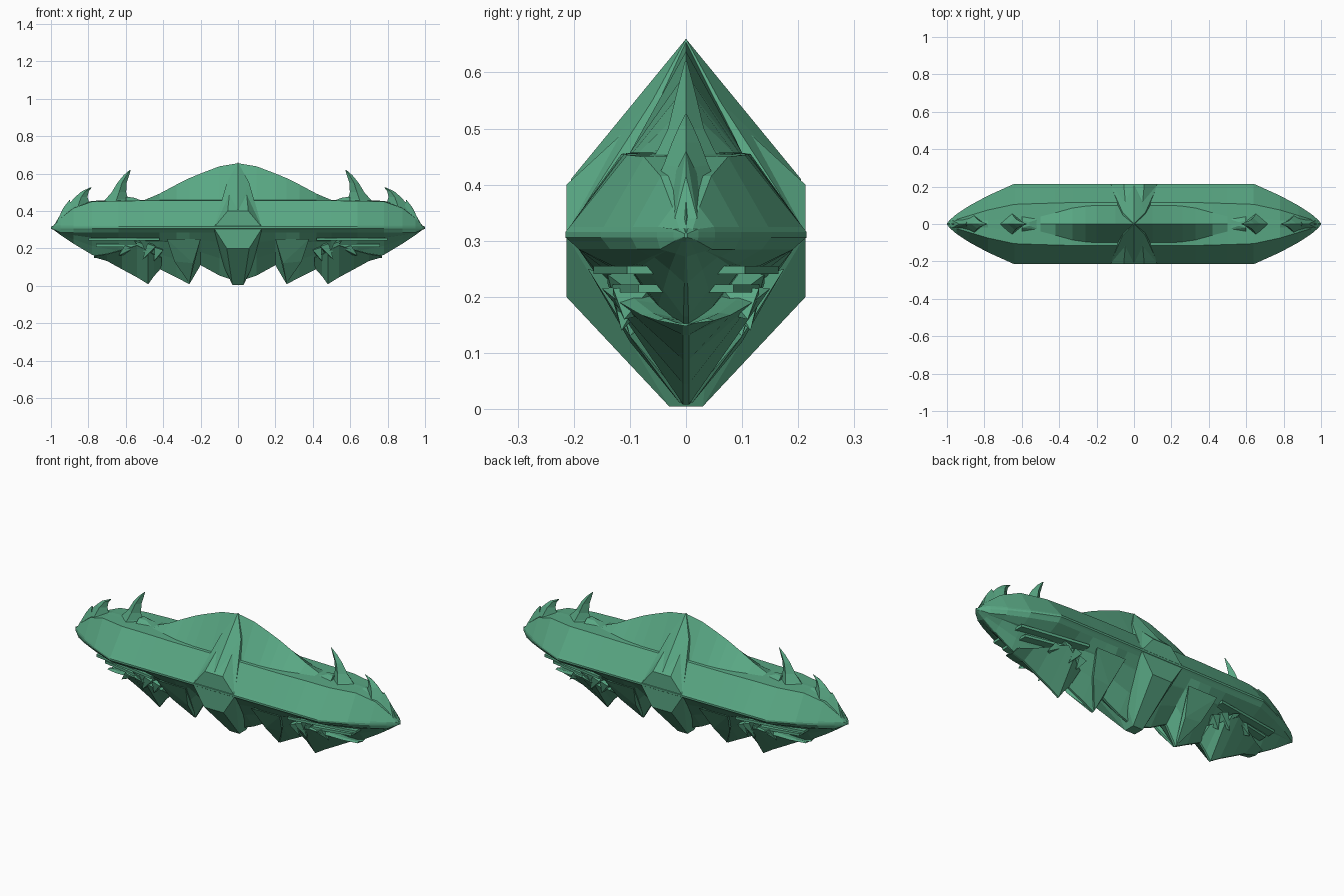
import bpy, bmesh

green = bpy.data.materials.new("sea_green")
green.diffuse_color = (0.10, 0.39, 0.23, 1)


def finish(name, bm):
    bmesh.ops.remove_doubles(bm, verts=bm.verts, dist=0.0005)
    bmesh.ops.recalc_face_normals(bm, faces=bm.faces)
    me = bpy.data.meshes.new(name)
    bm.to_mesh(me)
    bm.free()
    me.materials.append(green)
    ob = bpy.data.objects.new(name, me)
    bpy.context.collection.objects.link(ob)
    return ob


def loft(name, rings):
    """Skin a list of equal-length closed rings and cap both ends."""
    bm = bmesh.new()
    vs = [[bm.verts.new(p) for p in r] for r in rings]
    n = len(rings[0])
    for a, b in zip(vs, vs[1:]):
        for i in range(n):
            j = (i + 1) % n
            bm.faces.new((a[i], a[j], b[j], b[i]))
    bm.faces.new(vs[0])
    bm.faces.new(vs[-1])
    return finish(name, bm)


def hull(name, pts):
    """Convex solid around points."""
    bm = bmesh.new()
    for p in pts:
        bm.verts.new(p)
    res = bmesh.ops.convex_hull(bm, input=bm.verts)
    junk = [v for v in bm.verts if not v.link_faces]
    bmesh.ops.delete(bm, geom=junk, context='VERTS')
    return finish(name, bm)


def both(pts):
    """Repeat points across the y = 0 plane and the x = 0 plane."""
    return [(sx * x, sy * y, z) for x, y, z in pts for sx in (1, -1) for sy in (1, -1)]


# Main hull stations: x, top z, crest half width, shoulder y, shoulder z, rim y, keel z, recess
STATIONS = [
    (0.00, .655, .100, .115, .455, .215, .02, 0),
    (0.10, .638, .100, .115, .455, .215, .055, 0),
    (0.20, .600, .100, .115, .455, .215, .11, 0),
    (0.26, .575, .095, .115, .455, .215, .008, 0),
    (0.33, .540, .085, .115, .455, .215, .045, 0),
    (0.42, .492, .060, .112, .455, .215, .09, .15),
    (0.50, .458, .040, .110, .455, .215, .10, .35),
    (0.64, .456, .030, .105, .453, .215, .12, .35),
    (0.78, .454, .020, .075, .450, .152, .165, .25),
    (0.88, .425, .012, .045, .415, .098, .225, .15),
    (0.95, .365, .008, .024, .360, .052, .272, 0),
    (0.985, .322, .004, .012, .321, .022, .298, 0),
    (1.00, .314, .001, .002, .313, .003, .305, 0),
]


def section(x, zt, yc, ys, zs, yr, zb, k):
    zin = max(.285, zb + .002)
    yin = yr * .89
    half = [(yc, zs + .002), (ys, zs), (yr * .965, min(.325, zs)), (yr, .316 if zs > .316 else zs - .001),
            (yr, .306), (yr * .96, max(.299, zb + .003)), (yin, zin)]
    # stepped underside, pulled inward where the side recess is
    for t in (.22, .24, .6):
        inset = 1 - k * (.6 if t < .23 else 1)
        half.append((yin * (1 - t) * inset, zin + (zb - zin) * t))
    half.append((.006 * min(1, yr * 5), zb))
    return ([(x, 0, zt)] + [(x, y, z) for y, z in half]
            + [(x, -y, z) for y, z in reversed(half)])


left = [section(-s[0], *s[1:]) for s in reversed(STATIONS[1:])]
loft("main_hull", left + [section(*s) for s in STATIONS])

# Central ridge running fore and aft from the peak
hull("central_ridge", both([(0, 0, .66), (0, .205, .41), (.125, .205, .325), (.06, .06, .55)]))

# Faceted centre pod and keel
hull("centre_pod", both([(.055, .213, .40), (.13, .213, .31), (.06, .213, .20),
                         (.03, .03, .005), (.075, .04, .10), (.04, .05, .55)]))


def horn(name, sx, levels):
    """Curved spike: inner x, outer x, inner z, outer z, half thickness."""
    rings = []
    for xi, xo, zi, zo, w in levels:
        xm, zm = (xi + xo) / 2, (zi + zo) / 2
        rings.append([(sx * xi, 0, zi), (sx * xm, w, zm), (sx * xo, 0, zo), (sx * xm, -w, zm)])
    loft(name, rings)


for sx, side in ((1, "right"), (-1, "left")):
    # Upper horns
    horn(side + "_inner_horn", sx, [(.56, .76, .42, .42, .075), (.588, .71, .465, .46, .05),
                                    (.598, .675, .50, .50, .032), (.595, .645, .55, .55, .02),
                                    (.582, .612, .59, .59, .01), (.573, .578, .62, .62, .002)])
    horn(side + "_outer_horn", sx, [(.74, .985, .32, .32, .095), (.77, .945, .39, .39, .062),
                                    (.795, .91, .44, .43, .04), (.805, .87, .475, .475, .025),
                                    (.798, .835, .505, .505, .012), (.782, .79, .525, .525, .002)])
    # Small steps at the foot of the horns
    hull(side + "_horn_foot", [(sx * x, y, z) for x, y, z in
                               ((.5, .03, .45), (.5, -.03, .45), (.6, .045, .45), (.6, -.045, .45),
                                (.56, .01, .472), (.56, -.01, .472), (.6, .02, .475), (.6, -.02, .475))])
    hull(side + "_tip_barb", [(sx * x, y, z) for x, y, z in
                              ((.88, .04, .38), (.88, -.04, .38), (.97, .02, .34), (.97, -.02, .34),
                               (.9, 0, .46), (.935, 0, .415))])

    # Lower mandible claw: x, lip y, lip z, keel z
    rings = []
    for x, y, z, zb in ((.41, .085, .15, .095), (.45, .105, .165, .05), (.48, .125, .185, .008),
                        (.54, .15, .215, .045), (.62, .118, .19, .088),
                        (.70, .08, .168, .132), (.77, .05, .158, .152)):
        rings.append([(sx * x, y, z), (sx * x, y * .75, z + .004), (sx * x, 0, z - .01),
                      (sx * x, -y * .75, z + .004), (sx * x, -y, z),
                      (sx * x, -.005, zb), (sx * x, .005, zb)])
    loft(side + "_mandible", rings)

    for sy in (1, -1):
        end = side + ("_back" if sy > 0 else "_front")
        # Ledges stepping down under the rim
        for i, (x0, x1, y0, y1, z) in enumerate(((.42, .80, .165, .105, .248),
                                                 (.52, .76, .135, .085, .215))):
            hull(f"{end}_ledge_{i}", [(sx * x, sy * y, z + dz)
                                      for x, yo in ((x0, y0), (x1, y1))
                                      for y in (yo, yo - .09) for dz in (-.007, .007)])
        # Broken shards inside the recess
        for i, (x, y, z, dx, dz) in enumerate(((.46, .135, .21, .05, -.07), (.53, .14, .225, -.04, -.06),
                                               (.58, .13, .20, .06, -.04), (.42, .12, .19, .03, -.06))):
            hull(f"{end}_shard_{i}", [(sx * (x - .02), sy * y, z), (sx * (x + .025), sy * y, z + .015),
                                      (sx * x, sy * (y - .07), z + .02), (sx * x, sy * (y - .06), z - .03),
                                      (sx * (x + dx), sy * (y - .02), z + dz)])
        # Flank plate over the forward claw
        hull(end + "_flank_plate", [(sx * x, sy * y, z) for x, y, z in
                                    ((.20, .175, .25), (.38, .175, .25), (.24, .10, .12), (.34, .10, .13),
                                     (.26, .012, .012), (.26, 0, .012), (.3, 0, .2))])
